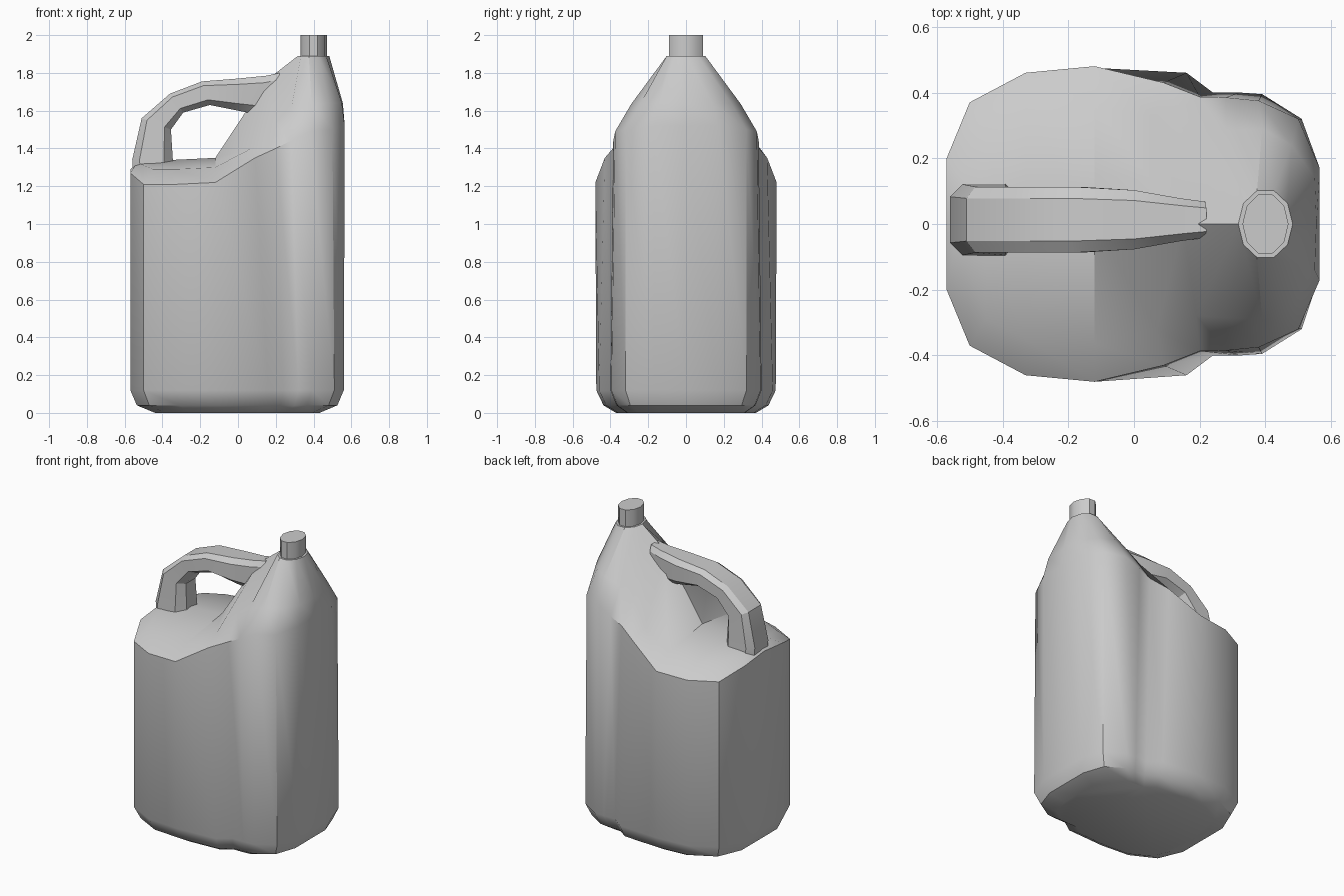
import bpy, bmesh, math

if "Cube" in bpy.data.objects:
    bpy.data.objects.remove(bpy.data.objects["Cube"])

def make(name, rings, caps, angle=35, closed_cols=True):
    """Skin a stack of closed rings; caps are vertex index loops per ring."""
    bm = bmesh.new()
    vs = [[bm.verts.new(p) for p in r] for r in rings]
    n = len(rings[0])
    for a, b in zip(vs, vs[1:]):
        for i in range(n):
            j = (i + 1) % n
            bm.faces.new((a[i], a[j], b[j], b[i]))
    for ring, idx in caps:
        bm.faces.new([vs[ring][i] for i in idx])
    bmesh.ops.remove_doubles(bm, verts=bm.verts, dist=0.0005)
    bmesh.ops.recalc_face_normals(bm, faces=bm.faces)
    me = bpy.data.meshes.new(name)
    bm.to_mesh(me)
    bm.free()
    ob = bpy.data.objects.new(name, me)
    bpy.context.collection.objects.link(ob)
    bpy.ops.object.select_all(action='DESELECT')
    ob.select_set(True)
    bpy.context.view_layer.objects.active = ob
    bpy.ops.object.shade_smooth_by_angle(angle=math.radians(angle))
    return ob

def mirrored(half):
    return half + [(x, -y, z) for x, y, z in half[-2:0:-1]]

# jug body: half outlines running from the handle end to the spout end
base = [(-.57, 0), (-.57, .20), (-.50, .37), (-.33, .46), (-.12, .475), (.16, .46),
        (.24, .40), (.32, .40), (.39, .395), (.51, .32), (.56, .17), (.56, 0)]
wall_top = [(-.57, 0, 1.29), (-.57, .20, 1.27), (-.50, .37, 1.21), (-.33, .46, 1.21),
            (-.12, .48, 1.22), (.09, .43, 1.35), (.20, .387, 1.40), (.28, .385, 1.44),
            (.38, .375, 1.49), (.50, .32, 1.50), (.565, .17, 1.52), (.565, 0, 1.52)]
shoulder = [(-.53, 0, 1.33), (-.51, .12, 1.315), (-.45, .29, 1.29), (-.33, .35, 1.29),
            (-.12, .365, 1.30), (.07, .32, 1.40), (.19, .28, 1.55), (.28, .285, 1.60),
            (.39, .29, 1.635), (.48, .24, 1.64), (.55, .14, 1.64), (.555, 0, 1.64)]
# the top closes on a centre ridge, then on the oval neck
ridge = [(-.50, 0, 1.33), (-.45, 0, 1.335), (-.40, 0, 1.34), (-.33, 0, 1.34),
         (-.12, 0, 1.35), (.15, 0, 1.76)]
neck = [(.40 + .083 * math.cos(math.radians(180 - 36 * k)),
         .107 * math.sin(math.radians(180 - 36 * k)), 1.89) for k in range(6)]
rings = [mirrored([(x * sx, y * sy, z) for x, y in base])
         for sx, sy, z in ((.77, .78, 0), (.94, .92, .04), (1, 1, .12))]
rings += [mirrored(wall_top), mirrored(shoulder), mirrored(ridge + neck)]
make("jug_body", rings, [(0, range(22)), (5, range(6, 17))[:1] + (range(6, 16),)])

# oval cap
cap = [[(.40 + .07 * math.cos(math.radians(36 * k)),
         .094 * math.sin(math.radians(36 * k)), z) for k in range(10)] for z in (1.87, 2.0)]
make("cap", cap, [(0, range(10)), (1, range(10))])

# handle: outer point, inner point, half width at each station
stations = [((-.555, 1.27), (-.34, 1.27), .11), ((-.56, 1.34), (-.345, 1.34), .108),
            ((-.51, 1.56), (-.355, 1.50), .10), ((-.36, 1.69), (-.29, 1.59), .10),
            ((-.19, 1.755), (-.15, 1.63), .10), ((.0, 1.77), (.0, 1.60), .09),
            ((.15, 1.785), (.10, 1.58), .065), ((.22, 1.80), (.20, 1.60), .055)]
section = [(-.65, 0), (.65, 0), (1, .18), (1, .78), (.5, 1), (-.5, 1), (-1, .78), (-1, .18)]
handle = [[(o[0] + (i[0] - o[0]) * t, .013 + w * s, o[1] + (i[1] - o[1]) * t)
           for s, t in section] for o, i, w in stations]
make("handle", handle, [(0, range(8)), (len(handle) - 1, range(8))], 28)
